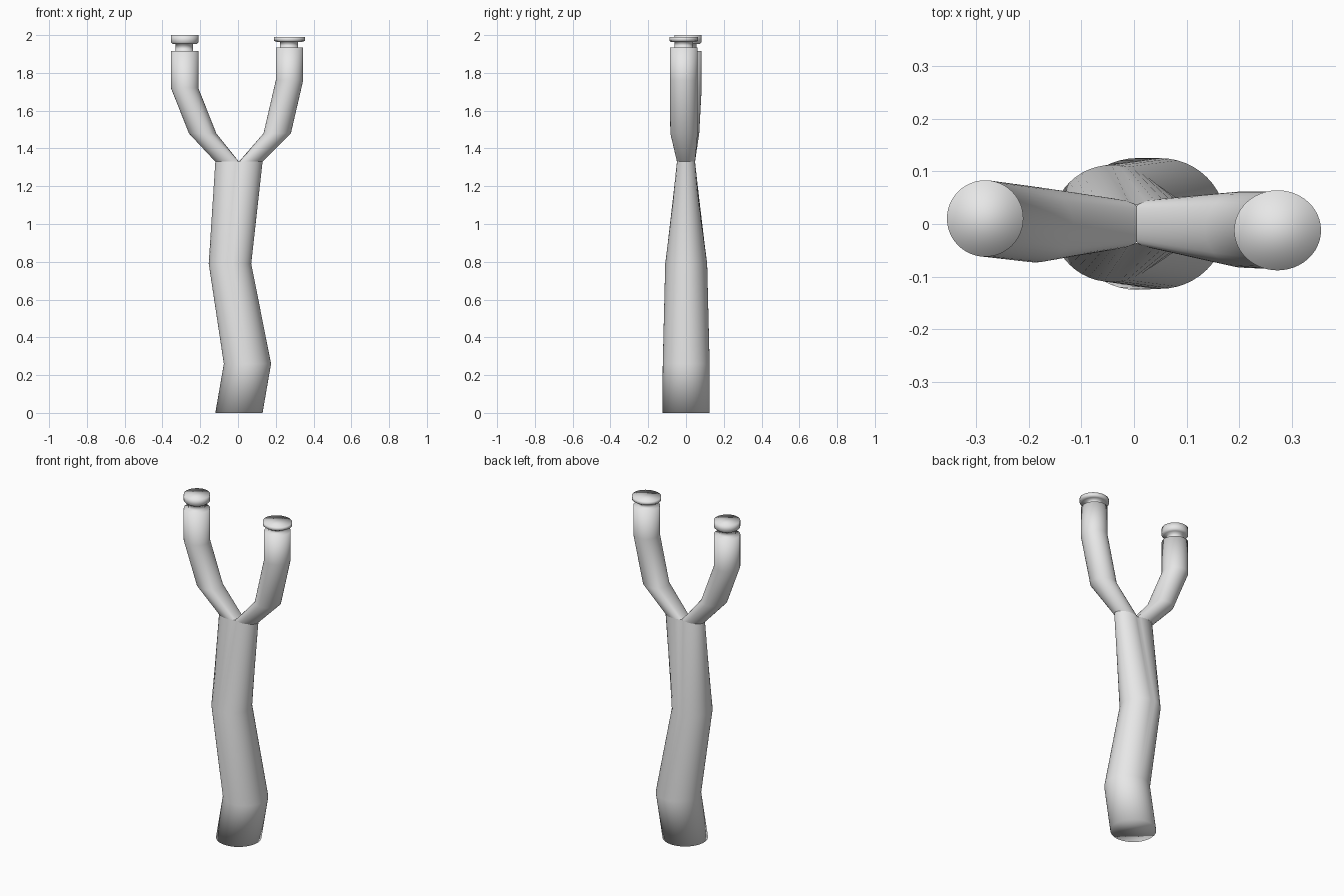
import bpy, bmesh, math

if "Cube" in bpy.data.objects:
    bpy.data.objects.remove(bpy.data.objects["Cube"])

SIDES = 48
FORK_Z, FORK_X = 1.33, 0.005
LOBE_X, LOBE_RX, LOBE_RY = 0.05, 0.075, 0.048

grey = bpy.data.materials.new("light grey")
grey.use_nodes = True
grey.diffuse_color = (0.8, 0.8, 0.8, 1)
grey.node_tree.nodes["Principled BSDF"].inputs["Base Color"].default_value = grey.diffuse_color


def angles():
    return [2 * math.pi * i / SIDES for i in range(SIDES)]


def oval(z, x0, x1, y0, y1):
    """Horizontal oval ring that fills the given bounds."""
    cx, cy, rx, ry = (x0 + x1) / 2, (y0 + y1) / 2, (x1 - x0) / 2, (y1 - y0) / 2
    return [(cx + rx * math.cos(a), cy + ry * math.sin(a), z) for a in angles()]


def fork_ring():
    """Two-lobed outline where the handle splits."""
    ring = []
    for a in angles():
        x = (LOBE_X + LOBE_RX) * math.cos(a)
        t = (abs(x) - LOBE_X) / LOBE_RX
        y = LOBE_RY * math.sqrt(max(0, 1 - t * t))
        ring.append((FORK_X + x, math.copysign(y, math.sin(a)), FORK_Z))
    return ring


def lobe_ring(side):
    """One half of the split, flat on its inner side."""
    ring = []
    for a in angles():
        x = side * LOBE_X + LOBE_RX * math.cos(a)
        x = max(0, x) if side > 0 else min(0, x)
        ring.append((FORK_X + x, LOBE_RY * math.sin(a), FORK_Z))
    return ring


def loft(name, rings, cap_start, cap_end):
    bm = bmesh.new()
    loops = [[bm.verts.new(p) for p in ring] for ring in rings]
    for low, high in zip(loops, loops[1:]):
        for i in range(SIDES):
            j = (i + 1) % SIDES
            bm.faces.new((low[i], low[j], high[j], high[i]))
    if cap_start:
        bm.faces.new(loops[0][::-1])
    if cap_end:
        bm.faces.new(loops[-1])
    for face in bm.faces:
        face.smooth = True
    mesh = bpy.data.meshes.new(name)
    bm.to_mesh(mesh)
    bm.free()
    mesh.materials.append(grey)
    obj = bpy.data.objects.new(name, mesh)
    bpy.context.collection.objects.link(obj)
    return obj


# Crooked handle, flattening towards the fork
loft("handle", [
    oval(0, -0.12, 0.13, -0.125, 0.125),
    oval(0.26, -0.075, 0.175, -0.123, 0.125),
    oval(0.79, -0.155, 0.07, -0.11, 0.112),
    fork_ring(),
], True, False)

# Left arm with grooved tip
loft("left_arm", [
    lobe_ring(1),
    oval(1.48, 0.135, 0.28, -0.083, 0.062),
    oval(1.76, 0.20, 0.345, -0.086, 0.062),
    oval(1.935, 0.20, 0.345, -0.086, 0.062),
    oval(1.935, 0.222, 0.318, -0.06, 0.036),
    oval(1.964, 0.222, 0.318, -0.06, 0.036),
    oval(1.964, 0.205, 0.34, -0.08, 0.055),
    oval(1.97, 0.19, 0.355, -0.088, 0.064),
    oval(1.99, 0.19, 0.355, -0.088, 0.064),
], False, True)

# Right arm with grooved tip
loft("right_arm", [
    lobe_ring(-1),
    oval(1.48, -0.26, -0.115, -0.073, 0.07),
    oval(1.72, -0.355, -0.21, -0.062, 0.083),
    oval(1.915, -0.355, -0.21, -0.062, 0.083),
    oval(1.915, -0.33, -0.238, -0.036, 0.056),
    oval(1.952, -0.33, -0.238, -0.036, 0.056),
    oval(1.952, -0.345, -0.22, -0.052, 0.073),
    oval(1.962, -0.355, -0.21, -0.062, 0.083),
    oval(2.0, -0.355, -0.21, -0.062, 0.083),
], False, True)
